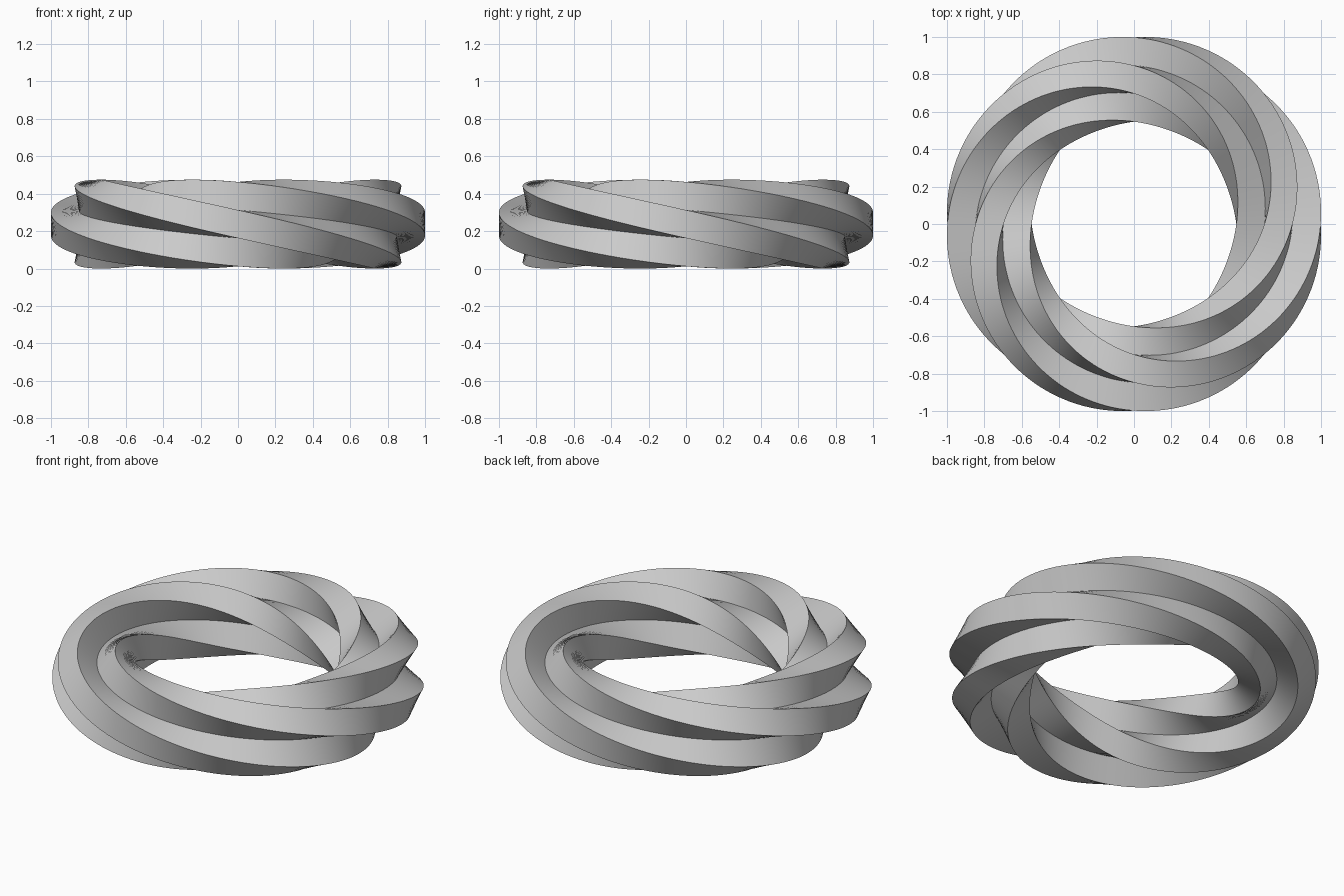
import bpy, bmesh
from math import sin, cos, tau, radians

if "Cube" in bpy.data.objects:
    bpy.data.objects.remove(bpy.data.objects["Cube"])

RING_R = 0.7725       # radius of the ring's centre line
ARM, HALF = 0.2253, 0.0751   # cross-shaped section: arm length, half width
STEPS = 160
MID_Z = (ARM ** 2 + HALF ** 2) ** 0.5

# Plus-shaped section: one arm repeated four times
section = []
quarter = [(ARM, -HALF), (ARM, HALF), (HALF, HALF)]
for k in range(4):
    for u, v in quarter:
        for _ in range(k):
            u, v = -v, u
        section.append((u, v))

# Sweep around the ring with one full twist
bm = bmesh.new()
rings = []
for i in range(STEPS):
    phi = tau * i / STEPS
    c, s = cos(-phi), sin(-phi)
    ring = []
    for u, v in section:
        r = RING_R + u * c - v * s
        ring.append(bm.verts.new((r * cos(phi), r * sin(phi), MID_Z + u * s + v * c)))
    rings.append(ring)

n = len(section)
for i in range(STEPS):
    a, b = rings[i], rings[(i + 1) % STEPS]
    for j in range(n):
        k = (j + 1) % n
        bm.faces.new((a[j], b[j], b[k], a[k]))
bmesh.ops.recalc_face_normals(bm, faces=bm.faces)

mesh = bpy.data.meshes.new("twisted_ring")
bm.to_mesh(mesh)
bm.free()
ring_obj = bpy.data.objects.new("twisted_ring", mesh)
bpy.context.collection.objects.link(ring_obj)
bpy.context.view_layer.objects.active = ring_obj
ring_obj.select_set(True)
bpy.ops.object.shade_smooth_by_angle(angle=radians(30))
